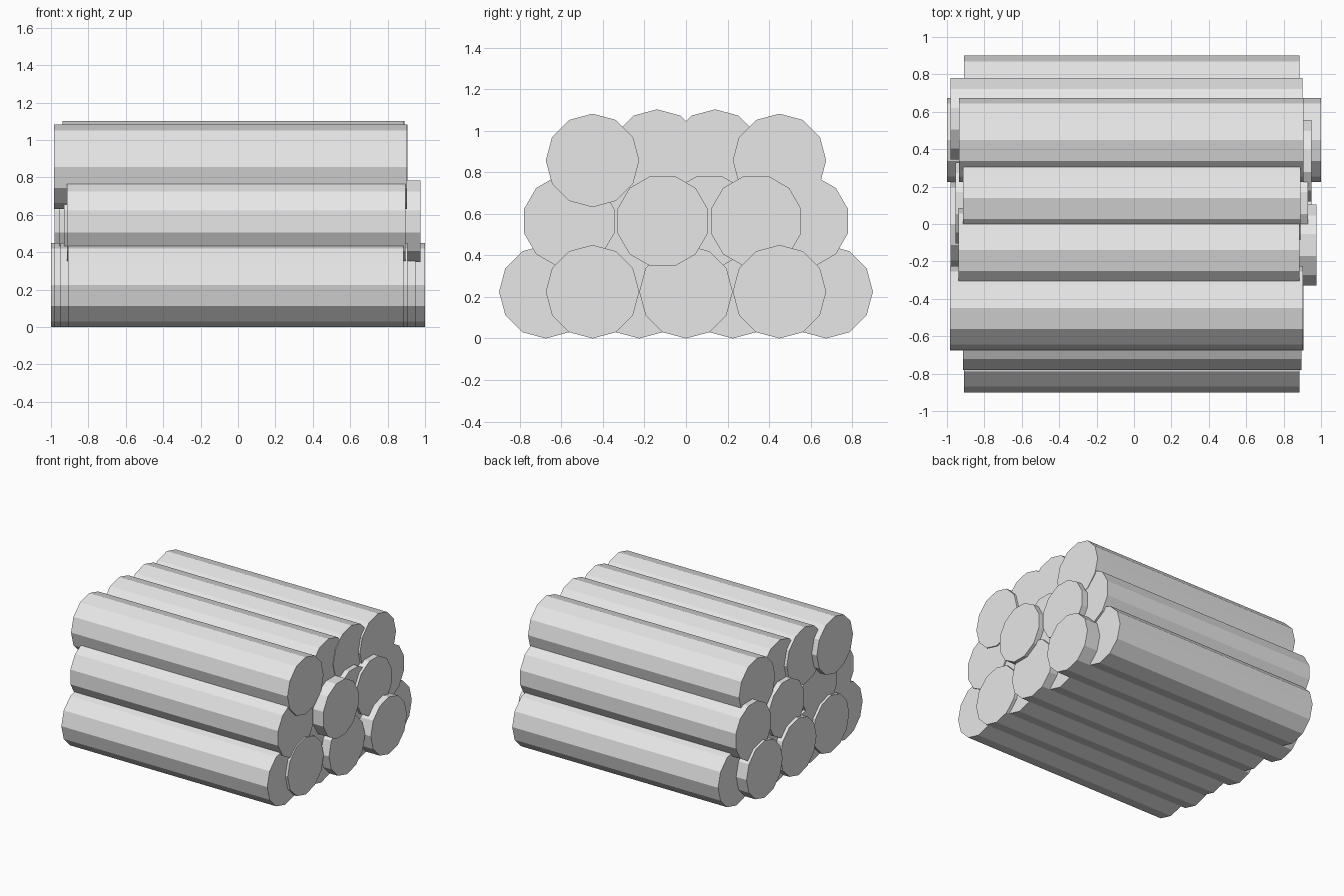
import bpy
import math

if "Cube" in bpy.data.objects:
    bpy.data.objects.remove(bpy.data.objects["Cube"])

# One plain grey for all the logs
grey = bpy.data.materials.new("log_grey")
grey.diffuse_color = (0.8, 0.8, 0.8, 1.0)
grey.use_nodes = True
grey.node_tree.nodes["Principled BSDF"].inputs["Base Color"].default_value = grey.diffuse_color

RADIUS = 0.225
SIDES = 12


def log(name, y, z, left, right, turn=0.0):
    """Twelve-sided capped log lying along x from left to right."""
    bpy.ops.mesh.primitive_cylinder_add(
        vertices=SIDES, radius=RADIUS, depth=right - left,
        location=((left + right) / 2, y, z),
        rotation=(0, math.pi / 2, 0))
    obj = bpy.context.object
    obj.name = name
    # Spin the profile about the log's own axis
    for v in obj.data.vertices:
        c, s = math.cos(turn), math.sin(turn)
        x0, y0 = v.co.x, v.co.y
        v.co.x, v.co.y = c * x0 - s * y0, s * x0 + c * y0
    obj.data.materials.append(grey)
    return obj


# Each row: name, height, profile turn, then (y, left end, right end) per log
rows = [
    ("bottom_log", 0.225, 0.0, [
        (-0.675, -0.91, 0.885), (-0.45, -0.95, 0.905), (-0.225, -0.93, 0.88),
        (0.0, -0.98, 0.95), (0.225, -0.93, 0.88), (0.45, -1.0, 1.0),
        (0.675, -0.91, 0.885)]),
    ("middle_log", 0.565, math.radians(15), [
        (-0.5625, -0.915, 0.895), (-0.3375, -0.93, 0.885),
        (-0.1125, -0.91, 0.975), (0.1125, -0.955, 0.93),
        (0.3375, -0.91, 0.95), (0.5625, -0.98, 0.90)]),
    ("top_outer_log", 0.857, 0.0, [
        (-0.45, -0.983, 0.904), (0.45, -0.935, 0.905)]),
    ("top_inner_log", 0.878, 0.0, [
        (-0.14, -0.938, 0.886), (0.14, -0.915, 0.89)]),
]

for name, z, turn, logs in rows:
    for i, (y, left, right) in enumerate(logs, 1):
        log(f"{name}_{i}", y, z, left, right, turn)
